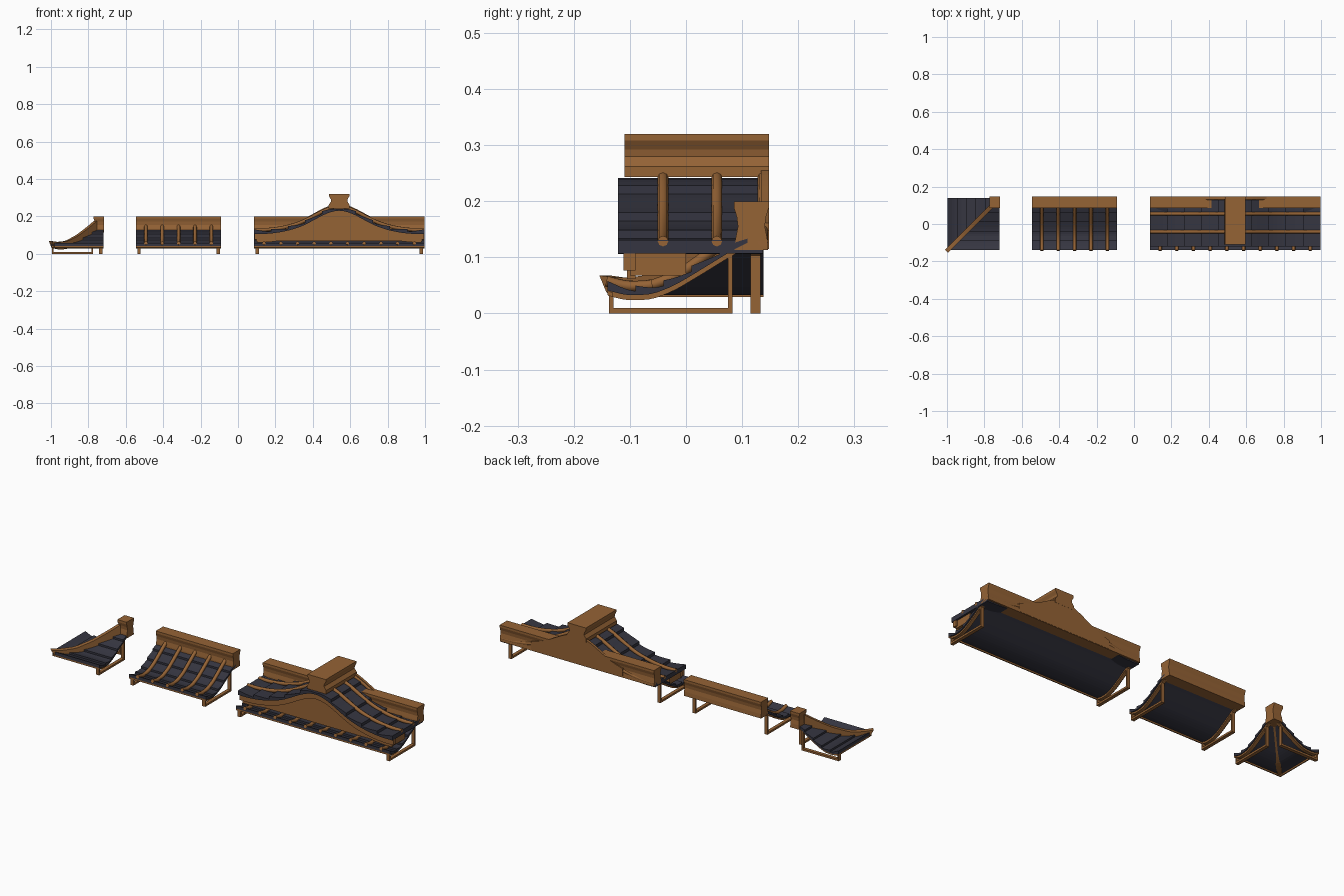
import bpy, bmesh, math

if "Cube" in bpy.data.objects:
    bpy.data.objects.remove(bpy.data.objects["Cube"])

def mat(name, c):
    m = bpy.data.materials.new(name)
    m.diffuse_color = (*c, 1)
    m.use_nodes = True
    m.node_tree.nodes["Principled BSDF"].inputs["Base Color"].default_value = m.diffuse_color
    return m

WOOD = mat("brown wood", (0.30, 0.125, 0.036))
TILE = mat("dark slate", (0.036, 0.036, 0.052))

def mesh(name, verts, faces, m):
    me = bpy.data.meshes.new(name)
    me.from_pydata(verts, [], faces)
    bm = bmesh.new()
    bm.from_mesh(me)
    bmesh.ops.recalc_face_normals(bm, faces=bm.faces)
    bm.to_mesh(me)
    bm.free()
    me.materials.append(m)
    ob = bpy.data.objects.new(name, me)
    bpy.context.collection.objects.link(ob)
    return ob

def loft(name, pts, a, b, m):
    """Closed 2D outline placed at two ends by functions a and b."""
    n = len(pts)
    faces = [(i, (i + 1) % n, n + (i + 1) % n, n + i) for i in range(n)]
    faces += [tuple(range(n)), tuple(range(n, 2 * n))]
    return mesh(name, [a(*p) for p in pts] + [b(*p) for p in pts], faces, m)

def smooth_line(pts, w):
    """Piecewise line softened by averaging."""
    def lin(s):
        for (x0, z0), (x1, z1) in zip(pts, pts[1:]):
            if s <= x1 or (x1, z1) == pts[-1]:
                return z0 + (z1 - z0) * (s - x0) / (x1 - x0)
    return lambda s: sum(lin(s + k * w) for k in (-1, -.5, 0, .5, 1)) / 5

def rng(a, b, n):
    return [a + (b - a) * i / n for i in range(n + 1)]

def tube(name, pts, r):
    """Round rib along a path, with rounded nose."""
    cu = bpy.data.curves.new(name, 'CURVE')
    cu.dimensions = '3D'
    cu.bevel_depth = r
    cu.bevel_resolution = 2
    cu.use_fill_caps = True
    sp = cu.splines.new('POLY')
    sp.points.add(len(pts) - 1)
    for p, q in zip(sp.points, pts):
        p.co = (*q, 1)
    cu.materials.append(WOOD)
    ob = bpy.data.objects.new(name, cu)
    bpy.context.collection.objects.link(ob)
    for sp in cu.splines:
        sp.use_smooth = True

# underside curves: main roof over y, gable roof over negative distance from its centre
g = smooth_line([(-.14, .041), (-.105, .032), (-.06, .034), (-.02, .05),
                 (.03, .08), (.085, .114), (.125, .134)], .012)
arch = smooth_line([(-.455, .107), (-.4, .106), (-.35, .11), (-.3, .118), (-.25, .13),
                    (-.2, .147), (-.15, .172), (-.1, .2), (-.05, .223), (0, .233), (.05, .223)], .02)

def stepped(f, s0, s1, n, lo, hi):
    """Slab outline: smooth underside, overlapping courses on top."""
    out = [(s, f(s)) for s in rng(s0, s1, 20)]
    top = []
    for i in range(n):
        a, b = s0 + (s1 - s0) * i / n, s0 + (s1 - s0) * (i + 1) / n
        for k in range(5):
            s = a + (b - a) * k / 4
            top.append((s, f(s) + hi + (lo - hi) * k / 4))
    return out + top[::-1]

def band(f, s0, s1, up, down, n=20):
    ss = rng(s0, s1, n)
    return [(s, f(s) + up) for s in ss] + [(s, f(s) + down) for s in ss[::-1]]

def at_x(x):
    return lambda s, z: (x, s, z)

SLAB = stepped(g, -.14, .11, 5, .007, .017)
# ridge beam section: (half width, z)
BEAM = [(.031, .2), (.031, .188), (.026, .172), (.024, .155), (.028, .135), (.030, .113)]
BY = .1165
BEAM_PTS = [(BY - w, z) for w, z in BEAM] + [(BY + w, z) for w, z in BEAM[::-1]]
BRACKET = {
    "foot_bar": [(-.137, 0), (.083, 0), (.083, .01), (-.137, .01)],
    "front_post": [(-.137, 0), (-.129, 0), (-.129, .036), (-.137, .038)],
    "back_post": [(.075, 0), (.083, 0), (.083, .112), (.075, .107)],
    "curved_brace": band(g, -.138, .1, .001, -.009)}
EAVE = [(-.14, .041), (-.14, .033), (-.13, .029), (-.13, .037)]

def bracket(name, x, tr=lambda p: p):
    for part, pts in BRACKET.items():
        loft(f"{name}_{part}", pts, lambda s, z: tr((x - .009, s, z)),
             lambda s, z: tr((x + .009, s, z)), WOOD)

def straight_roof(name, x0, x1, ribs, rib_end):
    loft(name + "_tiles", SLAB, at_x(x0), at_x(x1), TILE)
    loft(name + "_ridge_beam", BEAM_PTS, at_x(x0), at_x(x1), WOOD)
    loft(name + "_eave_strip", EAVE, at_x(x0), at_x(x1), WOOD)
    for x in (x0 + .016, x1 - .016):
        bracket(name, x)
    for i in range(ribs):
        x = x0 + (x1 - x0) * (i + .6) / (ribs + .2)
        tube(name + "_rib", [(x, s, g(s) + .016 + .012 * max(0, s / .1))
                             for s in rng(-.142, rib_end, 14)], .0095)

# ---- straight section
straight_roof("straight", -.545, -.09, 5, .1)

# ---- corner section, mirrored about its diagonal
C = .857
def flip(p):
    return (p[1] - C, p[0] + C, p[2])
for nm, tr in (("front", lambda p: p), ("side", flip)):
    for part, pts, m in (("tiles", SLAB, TILE), ("eave_strip", EAVE, WOOD)):
        loft(f"corner_{nm}_{part}", pts, lambda s, z: tr((s - C, s, z)),
             lambda s, z: tr((-.719, s, z)), m)
    bracket("corner_" + nm, -.733, tr)

# corner ridge block
verts, faces = [], []
for w, z in BEAM:
    for sx, sy in ((-1, -1), (1, -1), (1, 1), (-1, 1)):
        verts.append((min(BY - C + sx * w, -.717), BY + sy * w, z))
n = len(BEAM)
for i in range(n - 1):
    for k in range(4):
        a, b = 4 * i + k, 4 * i + (k + 1) % 4
        faces.append((a, b, b + 4, a + 4))
faces += [(0, 1, 2, 3), tuple(range(4 * n - 4, 4 * n))]
mesh("corner_ridge_block", verts, faces, WOOD)

# hip ridge: path parameter s, upturned at the tip
hip_top = smooth_line([(-.146, .068), (-.11, .063), (-.06, .068), (0, .1),
                       (.05, .138), (.1, .18)], .01)
ss = rng(-.146, .095, 18)
hip = [(s, hip_top(s)) for s in ss]
hip += [(s + (.012 if s < -.14 else 0), g(max(s, -.14)) - .002) for s in ss[::-1]]
h = .0085
loft("corner_hip_ridge", hip, lambda s, z: (s - C + h, s - h, z),
     lambda s, z: (s - C - h, s + h, z), WOOD)

# ---- gabled section
X0, X1 = .086, .996
CX = (X0 + X1) / 2
straight_roof("gable", X0, X1, 10, -.06)

def side(sgn, y):
    return lambda s, z: (CX + sgn * s, y, z)
for sgn in (1, -1):
    loft("gable_upper_tiles", stepped(arch, -.455, 0, 5, .009, .024),
         side(sgn, -.121), side(sgn, .137), TILE)
    loft("gable_barge_board", band(arch, -.453, 0, .001, -.03),
         side(sgn, -.111), side(sgn, -.09), WOOD)
    loft("gable_inner_moulding", band(arch, -.44, 0, -.028, -.045),
         side(sgn, -.105), side(sgn, -.09), WOOD)
    ss = rng(-.445, 0, 20)
    loft("gable_front_panel", [(s, arch(s)) for s in ss] + [(0, .068), (-.445, .068)],
         side(sgn, -.1), side(sgn, 0), WOOD)
    # back panel rising out of the ridge beam
    ss = rng(-.27, 0, 14)
    loft("gable_back_panel", [(s, arch(s) + .036) for s in ss] + [(0, .115), (-.27, .115)],
         side(sgn, .134), side(sgn, .1475), WOOD)
    for y in (-.041, .055, .137):
        tube("gable_cross_rib", [(CX + sgn * s, y, arch(s) + .022)
                                 for s in rng(-.455, -.03, 16)], .0095)

# top ridge cap running front to back
cap = [(.054, .32), (.054, .308), (.045, .292), (.043, .28), (.06, .262), (.07, .243)]
cap_pts = [(-w, z) for w, z in cap] + [(w, z) for w, z in cap[::-1]]
cap_pts = [(max(-.056, min(.056, x)), z) for x, z in cap_pts]
loft("gable_ridge_cap", cap_pts, side(1, -.11), side(1, .148), WOOD)
